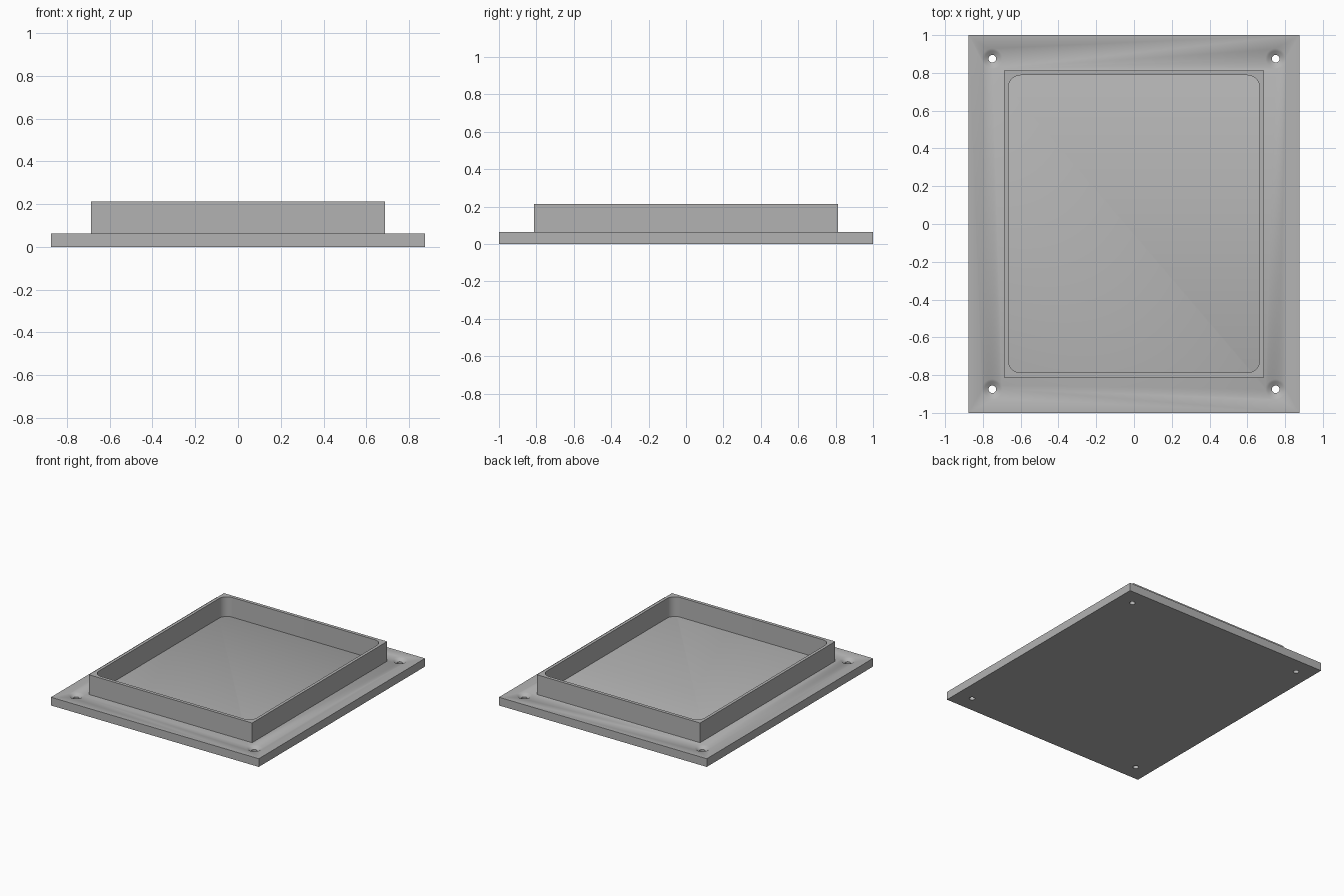
import bpy
import bmesh
from math import cos, sin, pi, radians

cube = bpy.data.objects.get("Cube")
if cube:
    bpy.data.objects.remove(cube, do_unlink=True)

PLATE_TOP = 0.0625
RIM_TOP = 0.2125

grey = bpy.data.materials.new("light grey")
grey.use_nodes = True
colour = (0.45, 0.45, 0.45, 1)
grey.diffuse_color = colour
grey.node_tree.nodes["Principled BSDF"].inputs["Base Color"].default_value = colour


def prism(name, outline, z0, z1):
    """Extrude a closed xy outline from z0 to z1."""
    bm = bmesh.new()
    face = bm.faces.new([bm.verts.new((x, y, z0)) for x, y in outline])
    top = bmesh.ops.extrude_face_region(bm, geom=[face])["geom"]
    for v in top:
        if isinstance(v, bmesh.types.BMVert):
            v.co.z = z1
    return finish(bm, name)


def lathe(name, profile, x, y, steps=32):
    """Revolve a radius/height profile about a vertical axis at x, y."""
    bm = bmesh.new()
    rings = [[bm.verts.new((x + r * cos(2 * pi * i / steps),
                            y + r * sin(2 * pi * i / steps), z))
              for i in range(steps)] for r, z in profile]
    for low, high in zip(rings, rings[1:]):
        for i in range(steps):
            j = (i + 1) % steps
            bm.faces.new((low[i], low[j], high[j], high[i]))
    bm.faces.new(rings[0])
    bm.faces.new(rings[-1])
    return finish(bm, name)


def finish(bm, name):
    bmesh.ops.recalc_face_normals(bm, faces=bm.faces)
    mesh = bpy.data.meshes.new(name)
    bm.to_mesh(mesh)
    bm.free()
    mesh.materials.append(grey)
    obj = bpy.data.objects.new(name, mesh)
    bpy.context.collection.objects.link(obj)
    return obj


def cut(obj, cutter):
    """Subtract the cutter and discard it."""
    cutter.hide_render = True
    mod = obj.modifiers.new("cut", 'BOOLEAN')
    mod.operation = 'DIFFERENCE'
    mod.solver = 'EXACT'
    mod.object = cutter
    bpy.context.view_layer.objects.active = obj
    bpy.ops.object.modifier_apply(modifier=mod.name)
    bpy.data.objects.remove(cutter, do_unlink=True)


def rectangle(hx, hy, radius=0, steps=10):
    """Rectangle outline by half sizes, with optional rounded corners."""
    corners = [(1, 1), (-1, 1), (-1, -1), (1, -1)]
    if not radius:
        return [(sx * hx, sy * hy) for sx, sy in corners]
    points = []
    for k, (sx, sy) in enumerate(corners):
        for i in range(steps + 1):
            a = (k + i / steps) * pi / 2
            points.append((sx * (hx - radius) + radius * cos(a),
                           sy * (hy - radius) + radius * sin(a)))
    return points


# Flat mounting plate with four dished screw holes
base_plate = prism("base_plate", rectangle(0.875, 1), 0, PLATE_TOP)
hole = [(0.02, -0.02), (0.02, 0.042), (0.03, 0.048), (0.041, 0.055),
        (0.054, PLATE_TOP), (0.054, 0.08)]
for sx in (-1, 1):
    for sy in (-1, 1):
        cut(base_plate, lathe("screw_hole_cutter", hole, sx * 0.75, sy * 0.875))

# Raised rim: square outside, rounded corners inside
raised_rim = prism("raised_rim", rectangle(0.6875, 0.8125), PLATE_TOP, RIM_TOP)
cut(raised_rim, prism("rim_cutter", rectangle(0.665, 0.7875, 0.065), 0, 0.3))

# Smooth the curved surfaces, keep the corners sharp
for obj in (base_plate, raised_rim):
    bpy.ops.object.select_all(action='DESELECT')
    obj.select_set(True)
    bpy.context.view_layer.objects.active = obj
    bpy.ops.object.shade_smooth_by_angle(angle=radians(35))
